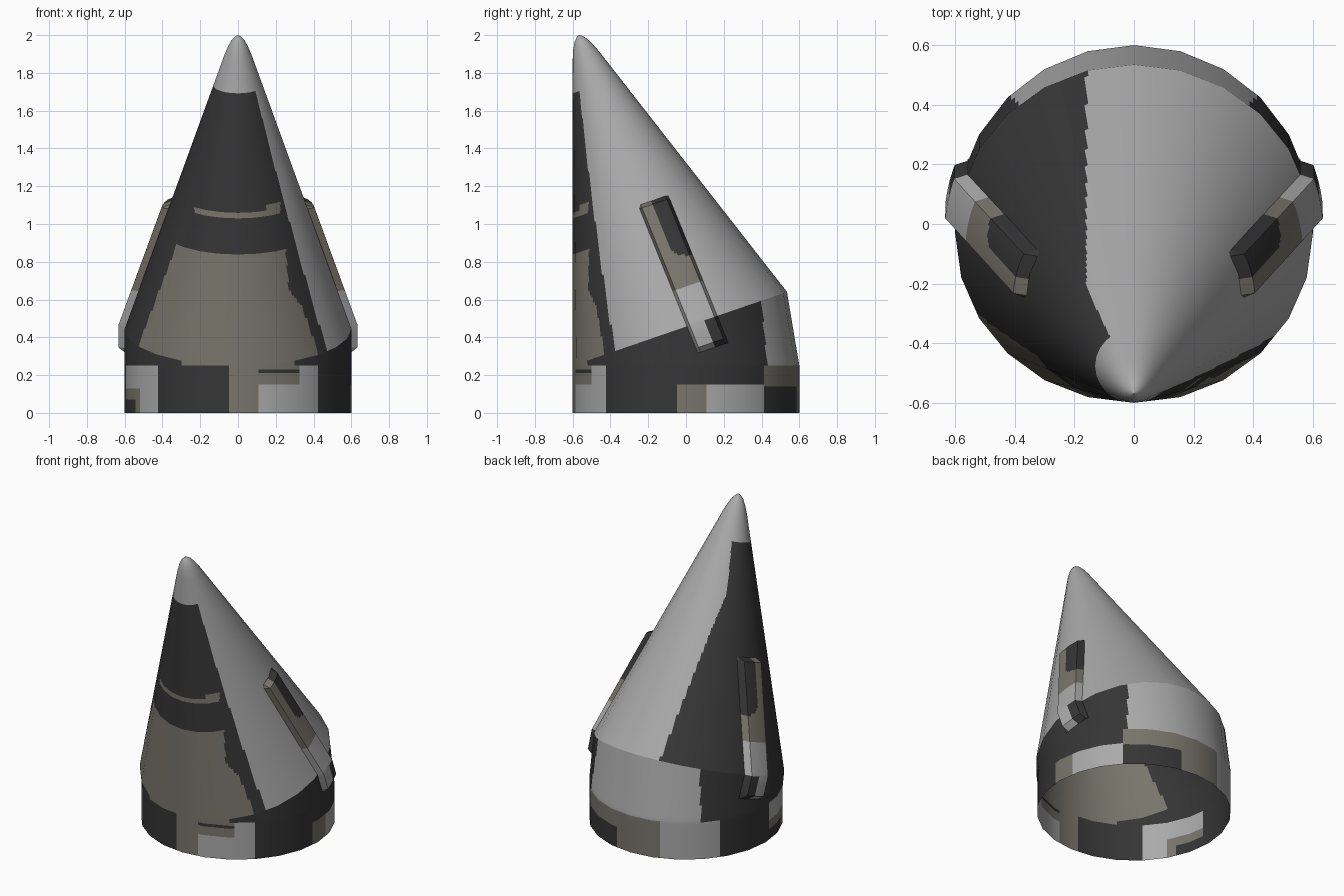
import bpy, math

if "Cube" in bpy.data.objects:
    bpy.data.objects.remove(bpy.data.objects["Cube"])

TILT = math.radians(19)
S, C, T = math.sin(TILT), math.cos(TILT), math.tan(TILT)
R, COLLAR, SIDES, SUB = 0.6, 0.25, 24, 10
LIGHT, DARK, TAN = 0, 1, 2


def material(name, rgb):
    m = bpy.data.materials.new(name)
    m.diffuse_color = (*rgb, 1)
    m.use_nodes = True
    m.node_tree.nodes["Principled BSDF"].inputs["Base Color"].default_value = m.diffuse_color
    return m


MATS = [material("light_grey", (0.40, 0.40, 0.40)),
        material("charcoal", (0.036, 0.036, 0.036)),
        material("warm_grey", (0.19, 0.178, 0.148))]


def tilted(x, y, h):
    """Cone space (axis along h) to world, hinged at the front of the collar."""
    return (x, -R + (y + R) * C - h * S, COLLAR + (y + R) * S + h * C)


def unit(a):
    """Point on the 24-sided unit polygon, angle measured from the front to the right."""
    step = 2 * math.pi / SIDES
    i = math.floor(a / step + 1e-6)
    t = a / step - i
    p, q = i * step, (i + 1) * step
    return (math.sin(p) * (1 - t) + math.sin(q) * t,
            -math.cos(p) * (1 - t) - math.cos(q) * t)


def surface(name, us, vs, point, colour, closed=True, normal=None):
    """Grid surface; colour(u, v, x, y, z) picks the material of each face."""
    n, rows = len(us), len(vs)
    verts = [point(u, v) for v in vs for u in us]
    faces, mats = [], []
    for j in range(rows - 1):
        for i in range(n if closed else n - 1):
            k = (i + 1) % n
            f = (j * n + i, j * n + k, (j + 1) * n + k, (j + 1) * n + i)
            faces.append(f)
            mid = [sum(verts[w][d] for w in f) / 4 for d in range(3)]
            du = us[1] - us[0] if k == 0 else us[k] - us[i]
            mats.append(colour(us[i] + du / 2, (vs[j] + vs[j + 1]) / 2, *mid))
    me = bpy.data.meshes.new(name)
    me.from_pydata(verts, [], faces)
    for m in MATS:
        me.materials.append(m)
    me.polygons.foreach_set("material_index", mats)
    if normal:
        me.shade_smooth()
        me.normals_split_custom_set_from_vertices([normal(u, v) for v in vs for u in us])
    me.update()
    ob = bpy.data.objects.new(name, me)
    bpy.context.collection.objects.link(ob)
    return ob


def interp(pts, t):
    for (t0, a), (t1, b) in zip(pts, pts[1:]):
        if t <= t1:
            return a + (b - a) * max(0, t - t0) / (t1 - t0)
    return pts[-1][1]


ANGLES = [-math.pi + 2 * math.pi * i / (SIDES * SUB) for i in range(SIDES * SUB)]

# Nose cone: a right cone leaning forward, with a rounded tip
TIP = [(0, R), (1.53, R - 1.53 * T), (1.58, 0.053), (1.615, 0.034), (1.635, 0.016), (1.645, 0.0005)]
TAN_RIGHT = [(0.3, 0.42), (0.36, 0.41), (0.56, 0.34), (0.65, 0.27), (0.9, 0.25)]


def cone_point(a, h):
    x, y = unit(a)
    r = interp(TIP, h)
    return tilted(x * r, y * r, h)


def cone_normal(a, h):
    slope = (interp(TIP, max(h - 0.01, 0)) - interp(TIP, min(h + 0.01, 1.645))) \
        / (min(h + 0.01, 1.645) - max(h - 0.01, 0))
    k = 1 / math.hypot(1, slope)
    x, y, z = math.sin(a) * k, -math.cos(a) * k, slope * k
    return (x, y * C - z * S, y * S + z * C)


def cone_colour(a, h, x, y, z):
    d = math.degrees(a)
    if h > 1.36:
        return LIGHT
    if d < -90:                      # dark left flank, straight rear border
        return DARK if x < -0.16 + 0.3 * max(0, z - 1.5) else LIGHT
    if d > 45 + 7.5 * (1 - h / 1.36):
        return LIGHT
    if h < 0.553 and -0.53 + 0.38 * (z - 0.35) < x < interp(TAN_RIGHT, z):
        return TAN
    if 0.733 < h < 0.768 + (0.02 if x > 0.15 else 0) and -0.23 < x < 0.225:
        return TAN
    return DARK


heights = [1.53 * i / 110 for i in range(111)] + [1.555] + [h for h, r in TIP[2:]]
surface("nose_cone", ANGLES, heights, cone_point, cone_colour, normal=cone_normal)


# Base: straight collar, then a wedge rising to the tilted ring (v from 0 to 1 to 2)
def base_point(a, v):
    x, y = unit(a)
    if v <= 1:
        return (x * R, y * R, COLLAR * v)
    top, t = tilted(x * R, y * R, 0), v - 1
    return tuple(p * (1 - t) + q * t for p, q in zip((x * R, y * R, COLLAR), top))


def base_normal(a, v):
    lean = math.radians(9.5) * (1 - math.cos(a)) / 2 * min(1, max(0, (v - 0.95) * 10))
    k = math.cos(lean)
    return (math.sin(a) * k, -math.cos(a) * k, math.sin(lean))


def base_colour(a, v, x, y, z):
    d = math.degrees(a)
    if v > 1:
        if abs(d) > 136 + 4 * (v - 1):
            return LIGHT
        return TAN if abs(d) < 30 else DARK
    if d < -174 or d > 133:          # rear right
        return DARK if z < 0.14 and 133 < d < 170 else TAN
    if d < -160:
        return TAN
    if d < -125:                     # rear left
        return LIGHT
    if d < -85:
        return DARK
    if d < -45:                      # front left
        if d < -66 and z < 0.07:
            return DARK
        return TAN if d < -60 and z < 0.13 else LIGHT
    if d < -4:
        return DARK
    if d < 10:
        return TAN
    if d < 45:                       # front right
        if z < 0.15 or x > 0.33:
            return LIGHT
        return DARK if 0.205 < z < 0.235 else TAN
    if z > 0.15 or d < 85:           # right side
        return DARK
    return TAN if d < 100 else LIGHT


surface("base_collar", ANGLES, [i / 25 for i in range(51)], base_point, base_colour,
        normal=base_normal)


# Side plates: raised bevelled strips lying on the cone and over the ring
def plate_point(u, h):
    y = 0.17 * u + 0.045 * (0.69 - h) / 0.843 + 0.003
    r = R - max(h, 0) * T
    raised = 0.05 < u < 0.95 and -0.14 < h < 0.68
    return tilted(math.sqrt(r * r - y * y) + (0.036 if raised else -0.004), y, h)


def plate_colour(u, h, x, y, z):
    if h < 0:
        return DARK if u > 0.6 else LIGHT
    if h < 0.2:
        return LIGHT
    # dark patch with a rounded lower corner
    if u > 0.4 and h > 0.36 + 0.25 * max(0, 0.75 - u) ** 1.5:
        return DARK
    return TAN


us = [0, 0.09] + [0.09 + 0.82 * i / 12 for i in range(1, 13)] + [1]
hs = [-0.153, -0.125, -0.06] + [0.67 * i / 40 for i in range(41)] + [0.69]
plate = surface("side_plates", us, hs, plate_point, plate_colour, closed=False)
plate.modifiers.new("mirror", "MIRROR").use_axis = (True, False, False)
bpy.context.view_layer.objects.active = plate
plate.select_set(True)
bpy.ops.object.shade_smooth_by_angle(angle=math.radians(25))
